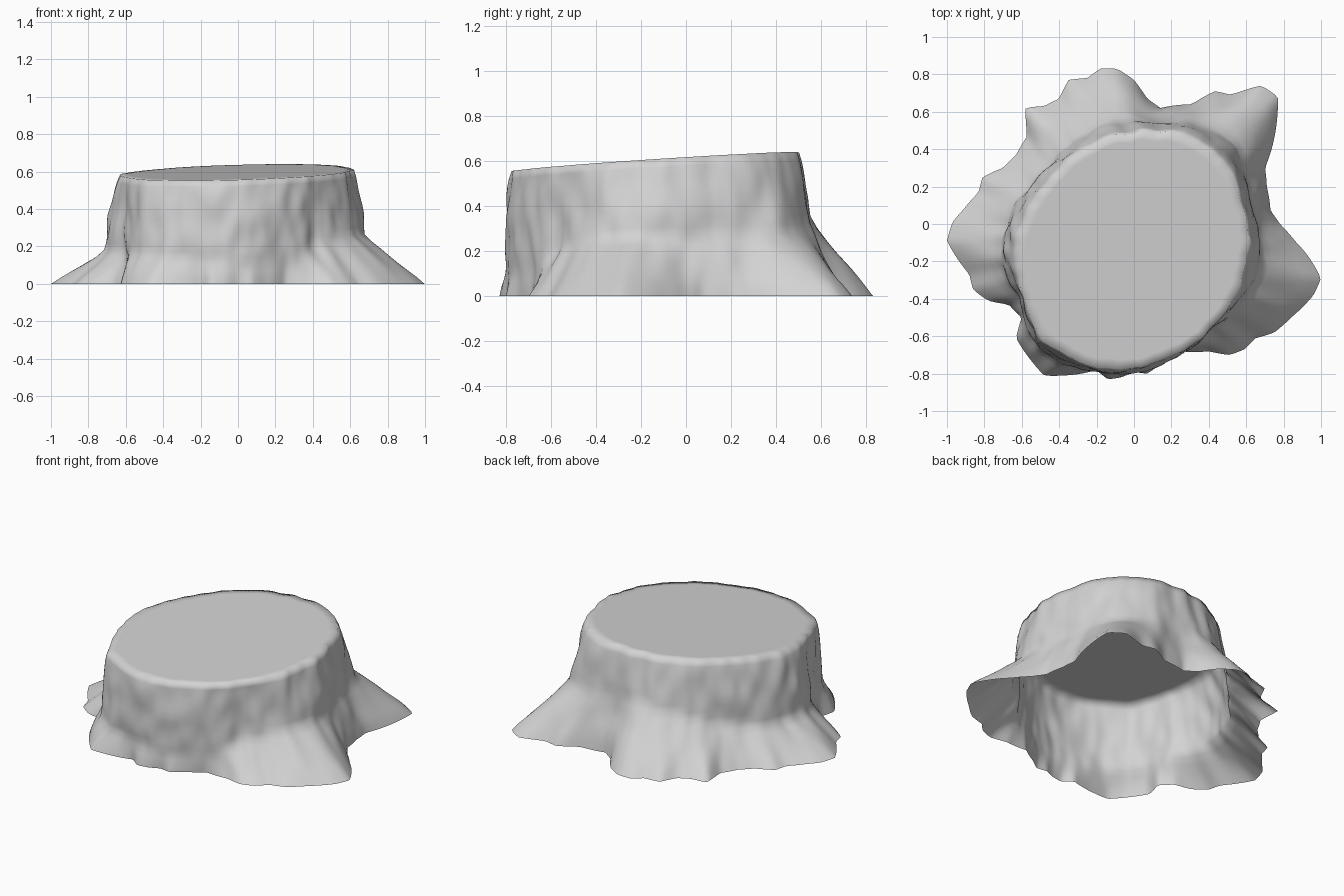
import bpy
import bmesh
import math
from mathutils import Vector, noise

cube = bpy.data.objects.get("Cube")
if cube:
    bpy.data.objects.remove(cube, do_unlink=True)

CENTRE_Y = -0.14
COLUMNS = 240
LEVELS = 16
TAU = math.tau

# Outline of the spreading roots on the ground, in hundredths
ROOTS = [
    (100, -29), (93, -17), (86, -9), (78, 0), (73, 7), (71, 20), (70, 30), (73, 38),
    (77, 68), (68, 74), (52, 69), (43, 71), (31, 64), (14, 62), (7, 67), (0, 77),
    (-9, 83), (-18, 83), (-25, 78), (-35, 77), (-40, 67), (-48, 63), (-58, 62),
    (-57, 47), (-63, 37), (-70, 30), (-81, 25), (-83, 17), (-91, 8), (-97, 1),
    (-100, -9), (-88, -27), (-86, -35), (-78, -41), (-67, -43), (-60, -50),
    (-63, -61), (-55, -73), (-48, -81), (-38, -81), (-20, -78), (-14, -83),
    (-7, -82), (0, -79), (7, -80), (14, -75), (25, -68), (40, -68), (51, -70),
    (59, -67), (65, -61), (75, -58), (84, -50), (96, -38),
]
# Around the trunk at even angles, in hundredths:
# radius of the sawn rim, relative height where roots meet the trunk, wall bulge
RIM = [61, 63, 67, 67, 63, 61, 58, 60, 63, 64, 68, 66, 63, 60, 59, 59]
KNEE = [42, 42, 42, 50, 57, 48, 36, 30, 29, 29, 28, 24, 20, 24, 34, 44]
BULGE = [2, 2, 4, 3, 1, 1, 2, 3, 3, 1, 3, 2, 2, 1, -2, 1]


def polar(points):
    """Outline points as a sorted list of angle and radius."""
    out = []
    for x, y in points:
        v = Vector((x / 100, y / 100 - CENTRE_Y))
        out.append((math.atan2(v.y, v.x) % TAU, v.length))
    return sorted(out)


def even(values):
    """Evenly spaced hundredths as a list of angle and value."""
    return [(i * TAU / len(values), v / 100) for i, v in enumerate(values)]


def lookup(table, angle):
    """Value at an angle, interpolated around the loop."""
    angle %= TAU
    first, last = table[0], table[-1]
    loop = [(last[0] - TAU, last[1])] + table + [(first[0] + TAU, first[1])]
    for (a, r), (b, s) in zip(loop, loop[1:]):
        if a <= angle <= b:
            return r + (s - r) * (angle - a) / max(b - a, 1e-6)
    return first[1]


root_table = polar(ROOTS)
rim_table, knee_table, bulge_table = even(RIM), even(KNEE), even(BULGE)


def softened(angle, width):
    """Root radius averaged over a span that grows up the trunk."""
    return sum(lookup(root_table, angle + k * width / 3) for k in range(-3, 4)) / 7


def cut_height(x, y):
    """Height of the slanting saw cut."""
    return 0.605 + 0.0635 * y + 0.02 * x


def trunk_point(angle, t):
    rim, knee = lookup(rim_table, angle), lookup(knee_table, angle)
    # Straight slope on the root, then a nearly upright wall
    spread = max(1 - 0.83 * t / knee, 0.17 * (1 - t) / (1 - knee))
    radius = rim + (softened(angle, 0.25 * t) - rim) * spread
    # Bark folds, fading out at the ground
    c, s = math.cos(angle), math.sin(angle)
    folds = noise.noise(Vector((c * 4, s * 4, t * 2)))
    bark = noise.noise(Vector((c * 8, s * 8, t * 4 + 7)))
    radius += (0.012 * folds + 0.02 * bark) * min(1, t * 4) * (1 - 0.4 * t)
    # Bulge or hollow below the rounded rim
    if 0 < t < 1:
        radius += lookup(bulge_table, angle) * math.sin(math.pi * t) ** 0.6
    height = cut_height(rim * c, CENTRE_Y + rim * s)
    return Vector((c * radius, CENTRE_Y + s * radius, t * height))


# Trunk wall, built as rings from the ground to the rim
bm = bmesh.new()
angles = [i * TAU / COLUMNS for i in range(COLUMNS)]
rings = [[bm.verts.new(trunk_point(a, k / LEVELS)) for a in angles]
         for k in range(LEVELS + 1)]

# Sawn top, with a narrow ring that keeps the shoulder round
for scale in (0.92, 0.84):
    ring = []
    for v in rings[LEVELS]:
        x, y = v.co.x * scale, CENTRE_Y + (v.co.y - CENTRE_Y) * scale
        ring.append(bm.verts.new((x, y, cut_height(x, y))))
    rings.append(ring)
for low, high in zip(rings, rings[1:]):
    for i in range(COLUMNS):
        j = (i + 1) % COLUMNS
        bm.faces.new((low[i], low[j], high[j], high[i]))
middle = bm.verts.new((0, CENTRE_Y, cut_height(0, CENTRE_Y)))
for i in range(COLUMNS):
    bm.faces.new((rings[-1][i], rings[-1][(i + 1) % COLUMNS], middle))
for face in bm.faces:
    face.smooth = True

mesh = bpy.data.meshes.new("tree_stump")
bm.to_mesh(mesh)
bm.free()
stump = bpy.data.objects.new("tree_stump", mesh)
bpy.context.collection.objects.link(stump)

# Plain grey wood
grey = bpy.data.materials.new("pale_grey")
grey.use_nodes = True
colour = (0.65, 0.65, 0.65, 1)
grey.diffuse_color = colour
grey.node_tree.nodes["Principled BSDF"].inputs["Base Color"].default_value = colour
mesh.materials.append(grey)
